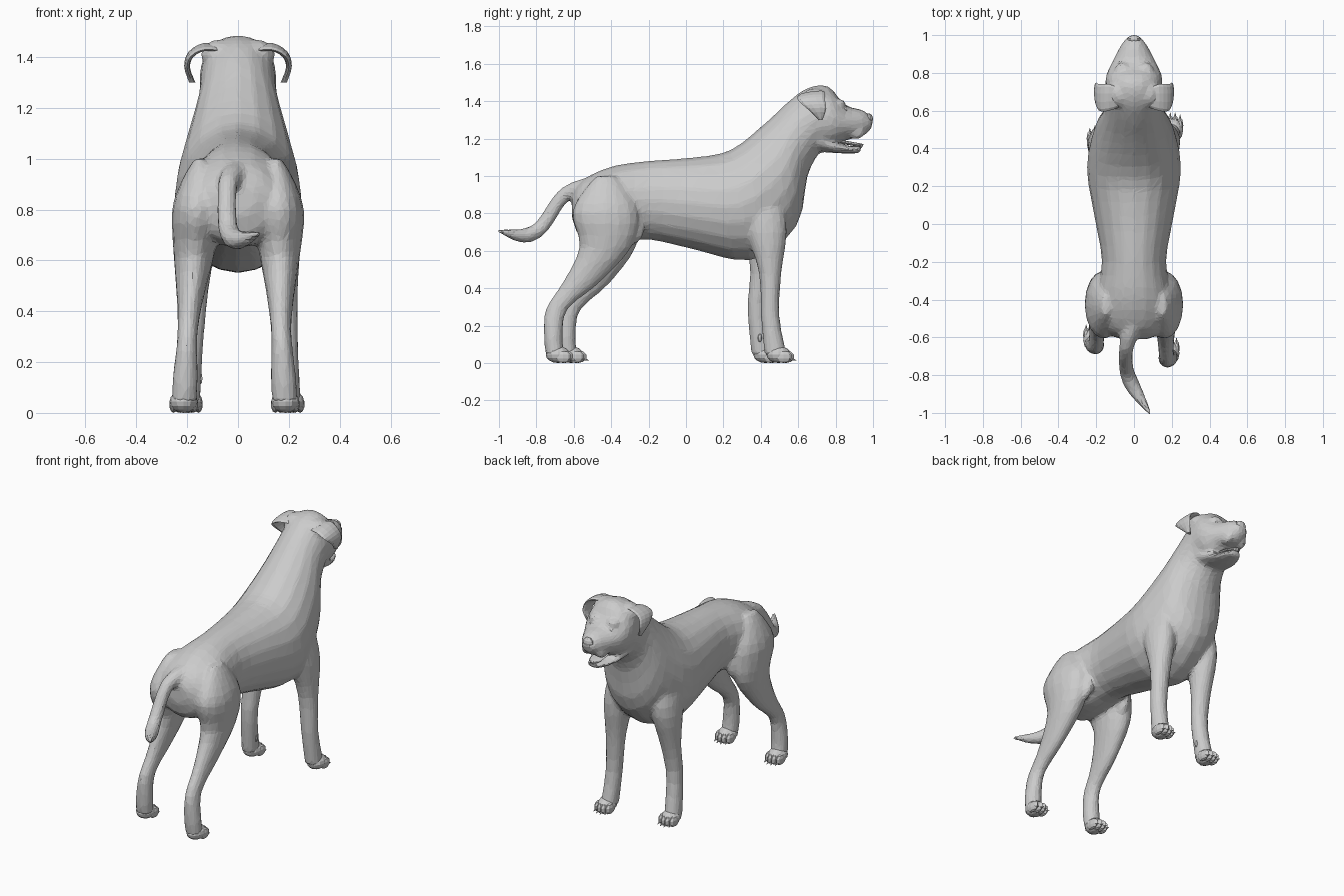
import bpy, bmesh, math
from mathutils import Vector, Matrix

cube = bpy.data.objects.get("Cube")
if cube:
    bpy.data.objects.remove(cube, do_unlink=True)

grey = (.6, .6, .6, 1)
coat = bpy.data.materials.new("pale grey")
coat.use_nodes = True
coat.diffuse_color = grey
coat.node_tree.nodes["Principled BSDF"].inputs["Base Color"].default_value = grey


def finish(name, bm):
    """Turn a bmesh into a flat-shaded, coloured object."""
    bmesh.ops.recalc_face_normals(bm, faces=bm.faces)
    mesh = bpy.data.meshes.new(name)
    bm.to_mesh(mesh)
    bm.free()
    mesh.materials.append(coat)
    ob = bpy.data.objects.new(name, mesh)
    bpy.context.collection.objects.link(ob)
    return ob


def smooth_rows(rows, steps=3):
    """Fill in rows along a flowing curve through the given ones."""
    padded = [rows[0], *rows, rows[-1]]
    out = []
    for before, start, end, after in zip(padded, padded[1:], padded[2:], padded[3:]):
        for step in range(steps):
            t = step / steps
            row = []
            for a, b, c, d in zip(before, start, end, after):
                slope_in, slope_out = (c - a) / 2, (d - b) / 2
                bend = 3 * (c - b) - 2 * slope_in - slope_out
                twist = 2 * (b - c) + slope_in + slope_out
                row.append(b + t * (slope_in + t * (bend + t * twist)))
            out.append(row)
    return out + [rows[-1]]


def loft(bm, rings, sides=16):
    """Skin elliptical rings given as centre, first radius, second radius."""
    loops = []
    for centre, first, second in rings:
        angles = [math.tau * i / sides for i in range(sides)]
        loops.append([bm.verts.new(centre + first * math.cos(angle) + second * math.sin(angle))
                      for angle in angles])
    for lower, upper in zip(loops, loops[1:]):
        for i in range(sides):
            j = (i + 1) % sides
            bm.faces.new((lower[i], lower[j], upper[j], upper[i]))
    bm.faces.new(loops[0])
    bm.faces.new(loops[-1])


def spine(rows):
    """Rings from top y, top z, bottom y, bottom z, half width."""
    rings = []
    for top_y, top_z, low_y, low_z, width in smooth_rows(rows):
        top, low = Vector((0, top_y, top_z)), Vector((0, low_y, low_z))
        rings.append(((top + low) / 2, (top - low) / 2, Vector((width, 0, 0))))
    return rings


def tube(rows):
    """Round rings along a path of x, y, z, radius."""
    points = smooth_rows(rows)
    rings = []
    for i, (*place, radius) in enumerate(points):
        before, after = points[max(i - 1, 0)], points[min(i + 1, len(points) - 1)]
        way = (Vector(after[:3]) - Vector(before[:3])).normalized()
        across = way.cross(Vector((0, 0, 1))).normalized()
        rings.append((Vector(place), across * radius, way.cross(across) * radius))
    return rings


def leg(rows, side, drift, stride):
    """Level rings from y, z, half depth, half width, swung at the foot."""
    rings = []
    for y, z, depth, width in smooth_rows(rows):
        swing = min(max((.75 - z) / .4, 0), 1)
        centre = Vector((side * (.2 - .05 * z) + drift * swing, y + stride * swing, z))
        rings.append((centre, Vector((0, depth, 0)), Vector((width, 0, 0))))
    return rings


def ball(bm, centre, size, segments=10):
    place = Matrix.Translation(centre) @ Matrix.Diagonal((*size, 1))
    bmesh.ops.create_uvsphere(bm, u_segments=segments, v_segments=segments * 2 // 3,
                              radius=1, matrix=place)


# Torso, neck and skull, from rump to nose
torso = [
    (-.61, .9, -.61, .78, .07), (-.55, .98, -.56, .67, .17), (-.4, 1.05, -.4, .65, .2),
    (-.2, 1.08, -.2, .66, .17), (.05, 1.1, .03, .61, .21), (.24, 1.14, .35, .55, .25),
    (.42, 1.28, .59, .73, .21), (.55, 1.4, .65, 1, .16), (.65, 1.47, .72, 1.13, .15),
    (.76, 1.48, .79, 1.15, .15), (.85, 1.38, .85, 1.19, .12), (.95, 1.35, .94, 1.21, .07),
    (1, 1.3, .99, 1.25, .03),
]
jaw = [(.7, 1.25, .7, 1.13, .12), (.83, 1.17, .83, 1.12, .09), (.94, 1.16, .93, 1.12, .04)]
foreleg = [(.37, 1, .06, .02), (.39, .88, .12, .06), (.43, .7, .11, .08),
           (.45, .48, .06, .06), (.45, .25, .05, .05), (.48, .04, .06, .05)]
hindleg = [(-.43, 1, .05, .02), (-.43, .93, .11, .06), (-.43, .8, .18, .1),
           (-.43, .62, .14, .08), (-.56, .43, .1, .05), (-.69, .29, .06, .04),
           (-.71, .15, .05, .05), (-.7, .04, .05, .05)]
tail = [(0, -.5, .94, .06), (-.04, -.65, .9, .04), (-.04, -.77, .73, .04),
        (0, -.87, .68, .04), (.09, -1.01, .71, .01)]
stride, drift = .07, -.014

bm = bmesh.new()
loft(bm, spine(torso), 20)
loft(bm, spine(jaw), 12)
loft(bm, tube(tail), 10)
for side in (-1, 1):
    offset = stride if side < 0 else 0
    loft(bm, leg(foreleg, side, 0, -offset))
    loft(bm, leg(hindleg, side, drift, offset))
    # Skull corner, brow, upper lip and flank fold
    ball(bm, (side * .07, .69, 1.41), (.08, .08, .06))
    ball(bm, (side * .06, .825, 1.385), (.045, .03, .025))
    ball(bm, (side * .05, .91, 1.235), (.03, .05, .04))
    ball(bm, (side * .14, -.29, .72), (.04, .07, .09))
body = finish("body", bm)

# Fuse the body into one skin with broad facets
fuse = body.modifiers.new("fuse", "REMESH")
fuse.mode = "VOXEL"
fuse.voxel_size = .012
relax = body.modifiers.new("relax", "SMOOTH")
relax.iterations = 7
facet = body.modifiers.new("facet", "DECIMATE")
facet.ratio = .1
bpy.context.view_layer.update()
graph = bpy.context.evaluated_depsgraph_get()
skin = bpy.data.meshes.new_from_object(body.evaluated_get(graph))
body.modifiers.clear()
body.data = skin
skin.materials.clear()
skin.materials.append(coat)
for face in skin.polygons:
    face.use_smooth = False

# Tongue and nose
bm = bmesh.new()
loft(bm, spine([(.78, 1.2, .78, 1.18, .04), (.9, 1.18, .9, 1.16, .04),
                (.95, 1.17, .94, 1.15, .01)]), 12)
finish("tongue", bm)
bm = bmesh.new()
ball(bm, (0, .978, 1.305), (.036, .022, .03))
finish("nose", bm)

# Paws with four toes and claws, and a dew claw on each foreleg
for end, forward, shift in (("front", .495, .005), ("hind", -.685, drift)):
    for side, label in ((1, "left"), (-1, "right")):
        x, y = side * .2 + shift, forward
        if side < 0:
            y += stride if end == "hind" else -stride
        bm = bmesh.new()
        ball(bm, (x, y, .045), (.055, .065, .045), 12)
        for toe in (-1.5, -.5, .5, 1.5):
            toe_x, toe_y = x + toe * .026, y + .045 - .012 * abs(toe)
            ball(bm, (toe_x, toe_y, .034), (.018, .045, .034), 8)
            place = Matrix.Translation((toe_x, toe_y + .045, .018))
            bmesh.ops.create_cone(bm, segments=5, radius1=.007, radius2=.001, depth=.025,
                                  matrix=place @ Matrix.Rotation(-1.9, 4, "X"))
        if end == "front":
            ball(bm, (x - side * .045, y - .03, .135), (.012, .014, .025), 6)
        finish(label + "_" + end + "_paw", bm)

# Folded ears: x, y, z, half length from root to tip; and eyes
ear = smooth_rows([(.05, .67, 1.43, .04), (.13, .67, 1.44, .07), (.185, .67, 1.41, .07),
                   (.2, .7, 1.36, .05), (.18, .72, 1.3, .01)])
for side, label in ((1, "left"), (-1, "right")):
    rings = []
    for i, (x, y, z, half) in enumerate(ear):
        fall = i / (len(ear) - 1)
        flat = Vector((side * fall, 0, 1 - fall)).normalized() * .013
        rings.append((Vector((side * x, y, z)), Vector((0, half, half * .2 * (1 - fall))), flat))
    bm = bmesh.new()
    loft(bm, rings, 10)
    finish(label + "_ear", bm)
    bm = bmesh.new()
    ball(bm, (side * .07, .848, 1.352), (.017, .014, .014))
    finish(label + "_eye", bm)
